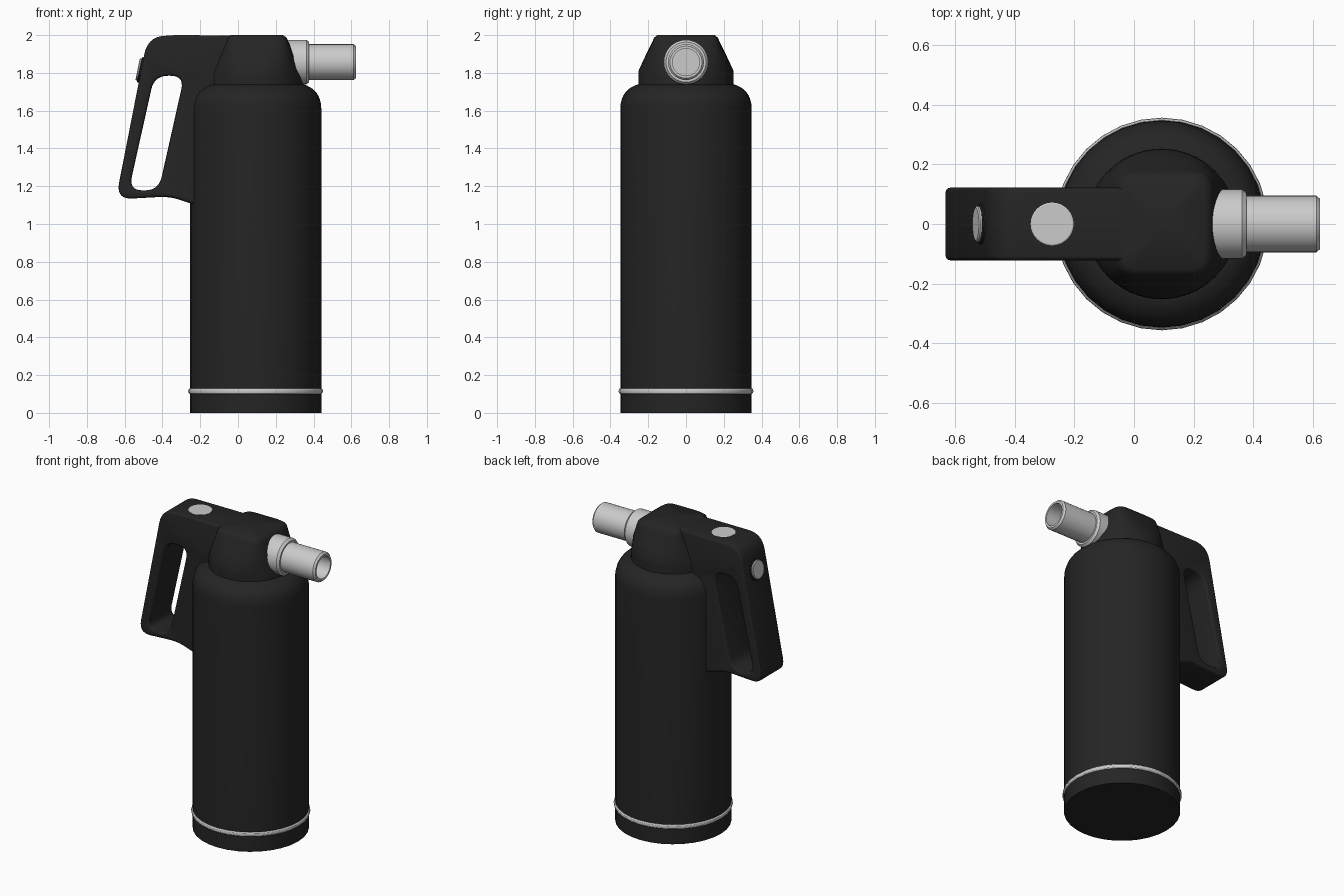
import bpy, bmesh, math
from mathutils import Vector, Matrix

if "Cube" in bpy.data.objects:
    bpy.data.objects.remove(bpy.data.objects["Cube"])

CX = 0.093          # axis of the bottle
SIDES = 32

black = bpy.data.materials.new("black_plastic")
black.diffuse_color = (0.018, 0.018, 0.018, 1)
black.use_nodes = True
black.node_tree.nodes["Principled BSDF"].inputs["Base Color"].default_value = black.diffuse_color


def finish(obj, dark, angle=30):
    if dark:
        obj.data.materials.append(black)
    bpy.ops.object.select_all(action='DESELECT')
    obj.select_set(True)
    bpy.context.view_layer.objects.active = obj
    bpy.ops.object.shade_smooth_by_angle(angle=math.radians(angle))
    return obj


def loft(name, rings, dark=False, closed=False, angle=30):
    """Skin a stack of equally long point rings; collapsed rings close the ends."""
    bm = bmesh.new()
    rings = [[bm.verts.new(p) for p in ring] for ring in rings]
    for a, b in list(zip(rings, rings[1:])) + ([(rings[-1], rings[0])] if closed else []):
        for i in range(len(a)):
            j = (i + 1) % len(a)
            bm.faces.new((a[i], a[j], b[j], b[i]))
    bmesh.ops.remove_doubles(bm, verts=bm.verts, dist=1e-5)
    bmesh.ops.recalc_face_normals(bm, faces=bm.faces)
    me = bpy.data.meshes.new(name)
    bm.to_mesh(me)
    bm.free()
    obj = bpy.data.objects.new(name, me)
    bpy.context.collection.objects.link(obj)
    return finish(obj, dark, angle)


def lathe(name, profile, origin, axis=(0, 0, 1), **kw):
    """Revolve (radius, height) points around an axis through origin."""
    turn = Vector((0, 0, 1)).rotation_difference(Vector(axis)).to_matrix().to_4x4()
    m = Matrix.Translation(origin) @ turn
    angles = [2 * math.pi * i / SIDES for i in range(SIDES)]
    return loft(name, [[m @ Vector((r * math.cos(t), r * math.sin(t), h)) for t in angles]
                       for r, h in profile], **kw)


def bezier(p0, c, p1, n=8):
    p0, c, p1 = Vector(p0), Vector(c), Vector(p1)
    return [p0 * (1 - t) ** 2 + c * 2 * t * (1 - t) + p1 * t * t
            for t in (i / (n - 1) for i in range(n))]


def rounded(corners):
    """Closed outline from (x, z, rounding) corners."""
    out = []
    for i, (x, z, r) in enumerate(corners):
        c = Vector((x, z))
        a = Vector(corners[i - 1][:2])
        b = Vector(corners[(i + 1) % len(corners)][:2])
        if r == 0:
            out.append(c)
        else:
            out += bezier(c + (a - c).normalized() * r, c, c + (b - c).normalized() * r)
    return out


# bottle body with rounded shoulder
shoulder = [tuple(p) for p in bezier((0.348, 1.61), (0.346, 1.715), (0.25, 1.74), 9)]
lathe("body", [(0, 0), (0.348, 0)] + shoulder + [(0, 1.74)], (CX, 0, 0), dark=True)

# metal band near the base
band = [(0.346 + 0.011 * math.cos(t), 0.115 + 0.015 * math.sin(t))
        for t in (2 * math.pi * i / 10 for i in range(10))]
lathe("base_band", band, (CX, 0, 0), closed=True)


# head: round at the bottom, blending into a rounded square on top
def section(x, rx, ry, z, power, n=64):
    ring = []
    for i in range(n):
        c, s = math.cos(2 * math.pi * i / n), math.sin(2 * math.pi * i / n)
        k = (abs(c) ** power + abs(s) ** power) ** (-1 / power)
        ring.append((x + rx * c * k, ry * s * k, z))
    return ring


loft("head", [section(CX, 0, 0, 1.72, 2), section(CX, 0.253, 0.253, 1.72, 2),
              section(CX, 0.252, 0.252, 1.785, 2), section(CX, 0.24, 0.25, 1.815, 2.1),
              section(0.1, 0.202, 0.215, 1.89, 3.2), section(0.102, 0.165, 0.178, 1.965, 6),
              section(0.102, 0.157, 0.17, 1.985, 7), section(0.1, 0.138, 0.152, 2.0, 7),
              section(0.1, 0, 0, 2.0, 7)], dark=True, angle=45)

# handle: side outline with a slanted finger slot, extruded across y
outline = rounded([(0.03, 1.997, 0), (-0.477, 1.997, 0.1), (-0.647, 1.13, 0.09),
                   (-0.36, 1.146, 0.06), (-0.24, 1.105, 0.03), (-0.1, 1.08, 0),
                   (-0.1, 1.6, 0), (0.03, 1.7, 0)])
slot = rounded([(-0.578, 1.178, 0.074), (-0.420, 1.178, 0.074),
                (-0.284, 1.785, 0.074), (-0.443, 1.785, 0.074)])
cu = bpy.data.curves.new("handle", 'CURVE')
cu.dimensions, cu.fill_mode = '2D', 'BOTH'
edge = 0.015
cu.extrude, cu.bevel_depth, cu.offset, cu.bevel_resolution = 0.122 - edge, edge, -edge, 2
for pts in (outline, slot):
    sp = cu.splines.new('POLY')
    sp.points.add(len(pts) - 1)
    for p, v in zip(sp.points, pts):
        p.co = (v.x, v.y, 0, 1)
    sp.use_cyclic_u = True
handle = bpy.data.objects.new("handle", cu)
bpy.context.collection.objects.link(handle)
handle.rotation_euler.x = math.pi / 2
bpy.ops.object.select_all(action='DESELECT')
handle.select_set(True)
bpy.context.view_layer.objects.active = handle
bpy.ops.object.convert(target='MESH')
handle = bpy.context.view_layer.objects.active
bm = bmesh.new()
bm.from_mesh(handle.data)
bmesh.ops.remove_doubles(bm, verts=bm.verts, dist=1e-4)
bmesh.ops.recalc_face_normals(bm, faces=bm.faces)
bm.to_mesh(handle.data)
bm.free()
finish(handle, True)

# top button and rear button with its collar
lathe("top_button", [(0, -0.03), (0.072, -0.03), (0.072, 0.001), (0.069, 0.003), (0, 0.003)],
      (-0.275, 0, 1.997))
back = Vector((-0.98, 0, 0.2)).normalized()
lathe("rear_collar", [(0, -0.03), (0.068, -0.03), (0.068, 0.006), (0.064, 0.01), (0, 0.01)],
      (-0.512, 0, 1.815), back, dark=True)
lathe("rear_button", [(0, 0), (0.06, 0), (0.06, 0.016), (0.055, 0.02), (0, 0.02)],
      (-0.512, 0, 1.815), back)

# nozzle collar and hollow pipe
lathe("nozzle_collar", [(0, 0.18), (0.118, 0.18), (0.118, 0.362), (0.106, 0.377), (0, 0.377)],
      (0, 0, 1.857), (1, 0, 0))
lathe("nozzle_pipe", [(0, 0.3), (0.095, 0.3), (0.095, 0.612), (0.085, 0.624), (0.072, 0.624),
                      (0.072, 0.45), (0, 0.45)], (0, 0, 1.857), (1, 0, 0))
